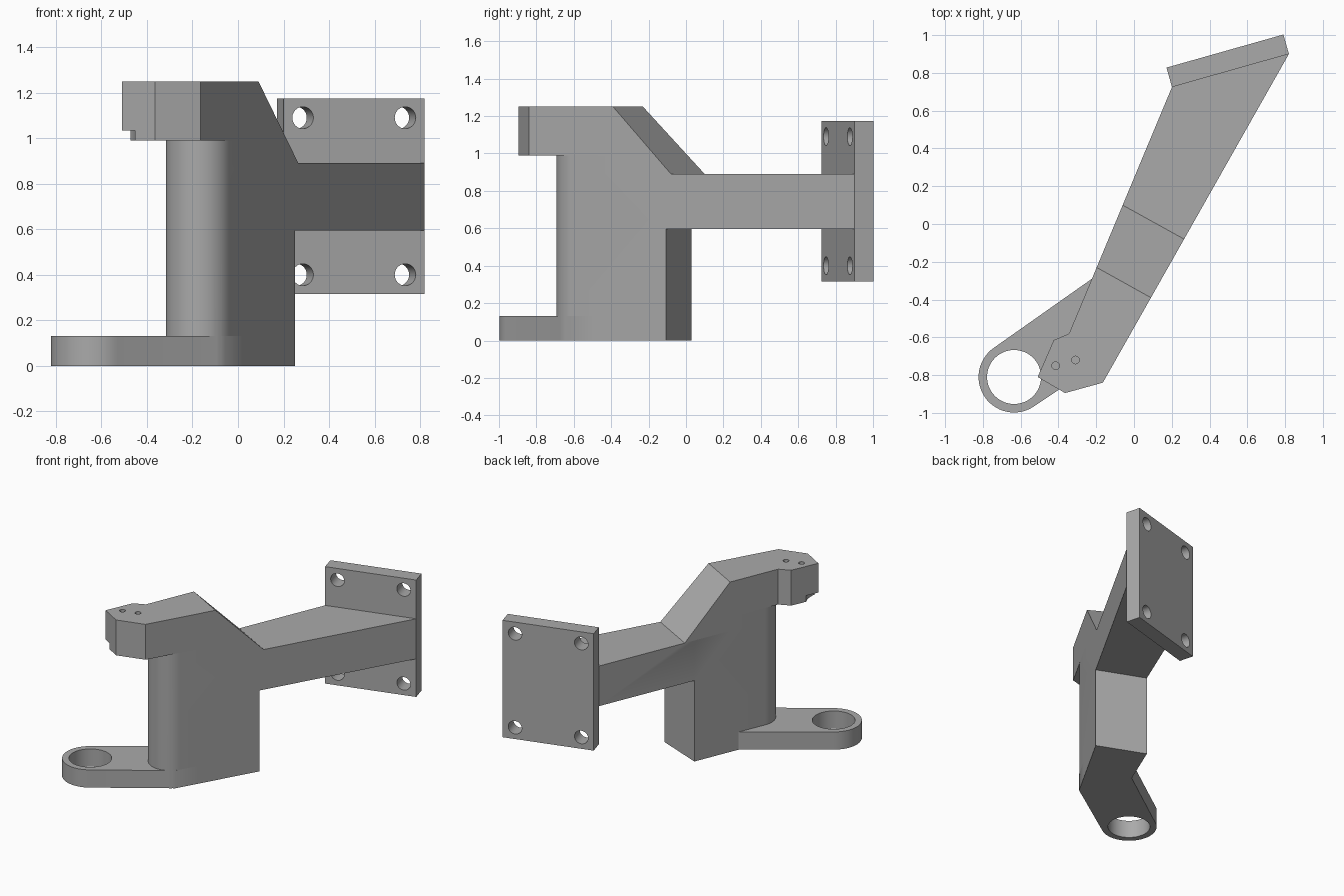
import bpy
import bmesh
from math import radians, degrees, atan2, sin, cos, pi
from mathutils import Vector

cube = bpy.data.objects.get("Cube")
if cube:
    bpy.data.objects.remove(cube, do_unlink=True)

grey = bpy.data.materials.new("cast grey")
grey.use_nodes = True
grey.diffuse_color = (0.4, 0.4, 0.4, 1)
grey.node_tree.nodes["Principled BSDF"].inputs["Base Color"].default_value = (0.4, 0.4, 0.4, 1)

# The two tapering side walls of the bracket, seen in plan
LEFT_SLOPE, RIGHT_SLOPE = 0.4176, 0.566


def left(y):
    return Vector((-0.06 + LEFT_SLOPE * (y - 0.10), y))


def right(y):
    return Vector((0.82 + RIGHT_SLOPE * (y - 0.90), y))


def arc(center, radius, start, end, steps=28):
    angles = [radians(start + (end - start) * i / steps) for i in range(steps + 1)]
    return [Vector((center[0] + radius * cos(a), center[1] + radius * sin(a))) for a in angles]


def finish(name, bm):
    bmesh.ops.recalc_face_normals(bm, faces=bm.faces)
    mesh = bpy.data.meshes.new(name)
    bm.to_mesh(mesh)
    bm.free()
    obj = bpy.data.objects.new(name, mesh)
    bpy.context.collection.objects.link(obj)
    return obj


def prism(name, outline, bottom, top):
    """Extrude a plan outline between two heights."""
    bm = bmesh.new()
    face = bm.faces.new([bm.verts.new((p[0], p[1], bottom)) for p in outline])
    grown = bmesh.ops.extrude_face_region(bm, geom=[face])["geom"]
    for v in grown:
        if isinstance(v, bmesh.types.BMVert):
            v.co.z = top
    return finish(name, bm)


def combine(obj, other, operation):
    """Apply a boolean and discard the operand."""
    other.hide_render = True
    mod = obj.modifiers.new("combine", 'BOOLEAN')
    mod.operation = operation
    mod.solver = 'EXACT'
    mod.object = other
    bpy.context.view_layer.objects.active = obj
    bpy.ops.object.modifier_apply(modifier=mod.name)
    bpy.data.objects.remove(other, do_unlink=True)


def drill(obj, center, radius, bottom, top):
    combine(obj, prism("drill", arc(center, radius, 0, 352.5, 47), bottom, top), 'DIFFERENCE')


def shade(obj):
    obj.data.materials.clear()
    obj.data.materials.append(grey)
    bpy.ops.object.select_all(action='DESELECT')
    obj.select_set(True)
    bpy.context.view_layer.objects.active = obj
    bpy.ops.object.shade_smooth_by_angle(angle=radians(30))


# Heights
ARM_BOTTOM, ARM_TOP = 0.595, 0.89
HEAD_BOTTOM, HEAD_TOP = 0.99, 1.25

# Rounded column nose, tangent to both side walls
nose_y = -0.545
left_angle, right_angle = atan2(1, LEFT_SLOPE), atan2(1, RIGHT_SLOPE)
sl, sr = sin(left_angle), sin(right_angle)
nose_x = (sl * left(nose_y).x + sr * right(nose_y).x) / (sl + sr)
nose_r = sl * (nose_x - left(nose_y).x)
nose = arc((nose_x, nose_y), nose_r, degrees(left_angle) + 90, degrees(right_angle) + 270)

# Column, neck and support arm
ridge = [right(-0.39), left(-0.23)]
column_back = [right(-0.107), left(0.03)]
plate_front = [left(0.725), right(0.90)]
body = prism("bracket_body", nose + column_back, 0, ARM_TOP)
combine(body, prism("arm", column_back + plate_front, ARM_BOTTOM, ARM_TOP), 'UNION')
combine(body, prism("neck", nose + ridge, ARM_TOP, HEAD_BOTTOM), 'UNION')

# Overhanging head with a pointed tip
head = [left(-0.23), left(-0.58), (-0.425, -0.615), (-0.51, -0.81),
        (-0.365, -0.895), right(-0.84), right(-0.39)]
combine(body, prism("head", head, HEAD_BOTTOM, HEAD_TOP), 'UNION')

# Sloping gusset behind the head
bm = bmesh.new()
tr, tl = [bm.verts.new((p.x, p.y, HEAD_TOP)) for p in ridge]
fr, fl = [bm.verts.new((p.x, p.y, ARM_TOP)) for p in ridge]
br, bl = [bm.verts.new((p.x, p.y, ARM_TOP)) for p in (right(-0.08), left(0.10))]
for corners in ((tr, tl, bl, br), (tr, tl, fl, fr), (fr, fl, bl, br), (tr, fr, br), (tl, fl, bl)):
    bm.faces.new(corners)
combine(body, finish("gusset", bm), 'UNION')

# Foot with a ring at its end
ring = (-0.635, -0.81)
foot = arc(ring, 0.188, 304, 124) + [left(-0.29), right(-0.5), right(-0.647)]
combine(body, prism("foot", foot, 0, 0.13), 'UNION')
drill(body, ring, 0.143, -0.1, 0.2)

# Clearance notch under the head tip, and two pin holes
drill(body, ring, 0.185, 0.9, 1.035)
for pin in ((-0.415, -0.75), (-0.31, -0.72)):
    drill(body, pin, 0.02, 0.95, 1.3)
shade(body)

# Mounting plate with four bolt holes
a, b = plate_front
along = (b - a).normalized()
out = Vector((-along.y, along.x))
thick = out * 0.107
plate = prism("mounting_plate", [a, b, b + thick, a + thick], 0.315, 1.175)
for x in (0.285, 0.735):
    for z in (0.40, 1.09):
        spot = a + along * ((x - a.x) / along.x)
        hole = prism("bolt_hole", arc((0, 0), 0.048, 0, 352.5, 47), -0.05, 0.16)
        hole.rotation_euler = (-pi / 2, 0, atan2(along.y, along.x))
        hole.location = (spot.x, spot.y, z)
        bpy.context.view_layer.update()
        combine(plate, hole, 'DIFFERENCE')
shade(plate)
